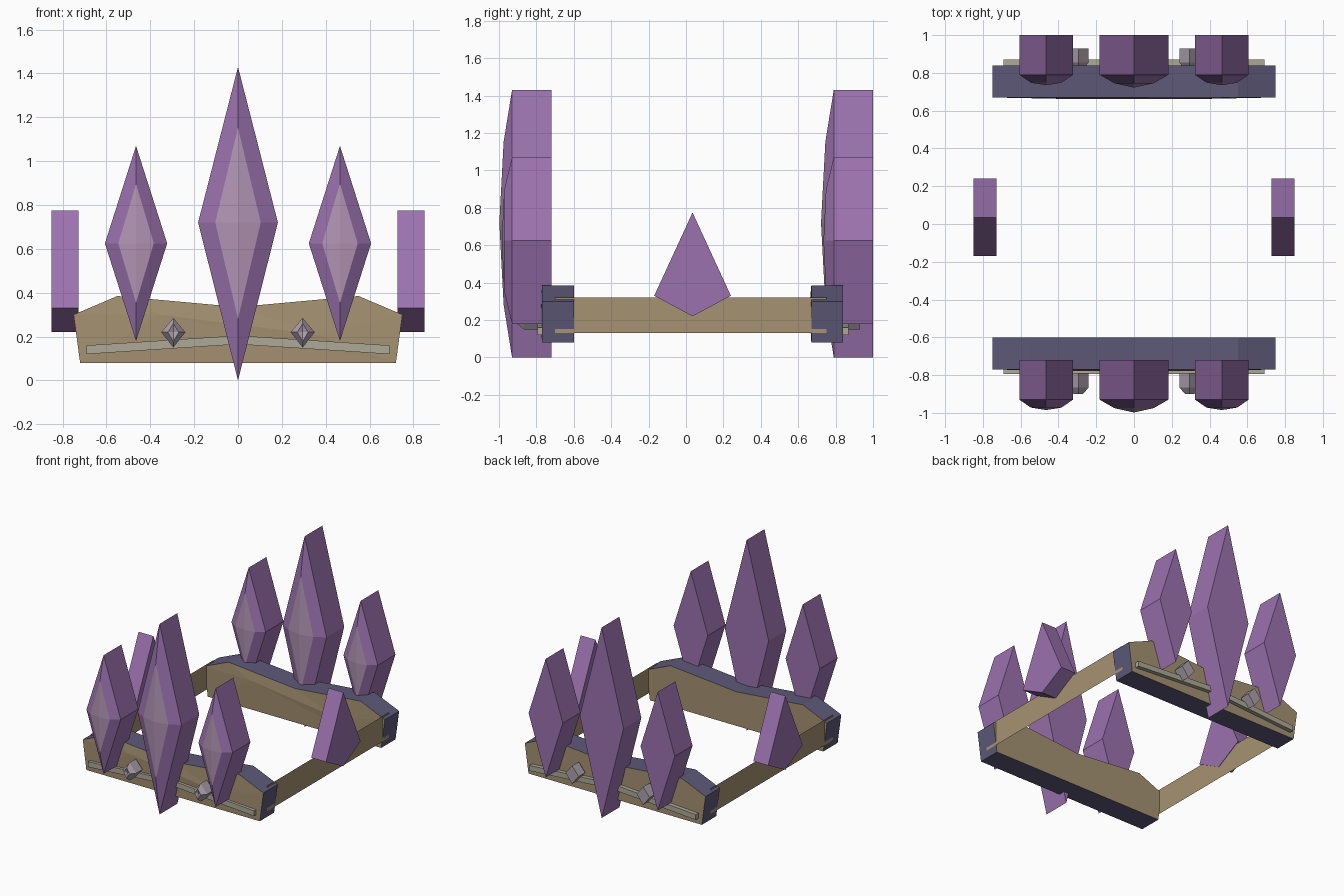
import bpy, bmesh

if "Cube" in bpy.data.objects:
    bpy.data.objects.remove(bpy.data.objects["Cube"])


def material(name, rgb):
    m = bpy.data.materials.new(name)
    m.diffuse_color = (*rgb, 1)
    m.use_nodes = True
    m.node_tree.nodes["Principled BSDF"].inputs["Base Color"].default_value = m.diffuse_color
    return m


PURPLE = material("purple_crystal", (0.33, 0.17, 0.43))
PALE = material("pale_crystal", (0.45, 0.30, 0.46))
GREY = material("dull_crystal", (0.42, 0.36, 0.42))
TAN = material("tan_band", (0.38, 0.29, 0.17))
NAVY = material("navy_edge", (0.11, 0.10, 0.19))
TRIM = material("trim", (0.42, 0.40, 0.31))


def finish(name, bm, mats):
    bmesh.ops.recalc_face_normals(bm, faces=bm.faces)
    me = bpy.data.meshes.new(name)
    bm.to_mesh(me)
    bm.free()
    for m in mats:
        me.materials.append(m)
    ob = bpy.data.objects.new(name, me)
    bpy.context.collection.objects.link(ob)
    return ob


def bridge(bm, a, b, mat=0):
    n = len(a)
    for i in range(n):
        j = (i + 1) % n
        bm.faces.new((a[i], a[j], b[j], b[i])).material_index = mat


def kite(cx, hw, z0, zm, z1):
    return [(cx, z0), (cx + hw, zm), (cx, z1), (cx - hw, zm)]


def ring(bm, pts, y):
    return [bm.verts.new((x, y, z)) for x, z in pts]


# Kite-shaped crystal with a stepped, faceted front
def crystal(name, cx, hw, z0, zm, z1, shift, back=-0.72, girdle=-0.93,
            table=-0.975, tip=-0.998, inner=0.57, mats=(PURPLE, PALE)):
    bm = bmesh.new()
    rear = ring(bm, kite(cx, hw, z0, zm, z1), back + shift)
    front = ring(bm, kite(cx, hw, z0, zm, z1), girdle + shift)
    small = kite(cx, hw * inner, zm + (z0 - zm) * 0.61, zm, zm + (z1 - zm) * 0.61)
    top = ring(bm, small, table + shift)
    bm.faces.new(rear)
    bridge(bm, rear, front)
    bridge(bm, front, top)
    apex = bm.verts.new((cx, tip + shift, zm))
    for i in range(4):
        bm.faces.new((top[i], top[(i + 1) % 4], apex)).material_index = 1
    return finish(name, bm, mats)


# Band block: tan faces, navy rim, slightly faceted front
def block(name, y0, y1):
    pts = [(-0.72, 0.08), (0.72, 0.08), (0.75, 0.30), (0.55, 0.385),
           (0, 0.335), (-0.55, 0.385), (-0.75, 0.30)]
    bm = bmesh.new()
    front, rear = ring(bm, pts, y0), ring(bm, pts, y1)
    bridge(bm, front, rear, 1)
    bm.faces.new(rear)
    ridge = [bm.verts.new((x, y0 - 0.008, z)) for x, z in ((0.36, 0.21), (-0.36, 0.30))]
    a, b = ridge
    for i, j in ((0, 1), (1, 2), (2, 3), (3, 4), (4, 5), (5, 6), (6, 0)):
        hub = a if i in (1, 2, 3) else b
        bm.faces.new((front[i], front[j], hub))
    bm.faces.new((front[1], a, b))
    bm.faces.new((front[4], a, b))
    return finish(name, bm, (TAN, NAVY))


# Bent trim strip on the outside of a block
def strip(name, y0, y1):
    pts = [(-0.69, 0.12), (0, 0.165), (0.69, 0.12),
           (0.69, 0.16), (0, 0.205), (-0.69, 0.16)]
    bm = bmesh.new()
    front, rear = ring(bm, pts, y0), ring(bm, pts, y1)
    bridge(bm, front, rear)
    bm.faces.new(front)
    bm.faces.new(rear)
    return finish(name, bm, (TRIM,))


for end, shift in (("front", 0), ("back", 1.72)):
    crystal(end + "_centre_crystal", 0, 0.182, 0, 0.72, 1.43, shift)
    for side, s in (("left", -1), ("right", 1)):
        crystal(f"{end}_{side}_crystal", s * 0.465, 0.142, 0.18, 0.625, 1.07,
                shift, table=-0.972, tip=-0.985)
        crystal(f"{end}_{side}_stud", s * 0.295, 0.055, 0.15, 0.22, 0.285, shift,
                back=-0.79, girdle=-0.865, table=-0.90, tip=-0.89, inner=0.45,
                mats=(GREY, GREY))

block("front_block", -0.77, -0.60)
block("back_block", 0.67, 0.84)
strip("front_trim", -0.795, -0.76)
strip("back_trim", 0.83, 0.87)

for side, s in (("left", -1), ("right", 1)):
    # Thin side bands joining the blocks
    bm = bmesh.new()
    bm.faces.new([bm.verts.new((s * 0.73, y, z)) for y, z in
                  ((-0.70, 0.13), (0.75, 0.13), (0.75, 0.32), (-0.70, 0.32))])
    finish(side + "_side_band", bm, (TAN,))
    # Kite prisms on the side bands
    bm = bmesh.new()
    prof = [(0.035, 0.22), (0.24, 0.33), (0.035, 0.775), (-0.17, 0.33)]
    a, b = [[bm.verts.new((s * x, y, z)) for y, z in prof] for x in (0.727, 0.85)]
    bridge(bm, a, b)
    bm.faces.new(a)
    bm.faces.new(b)
    finish(side + "_side_crystal", bm, (PURPLE,))
